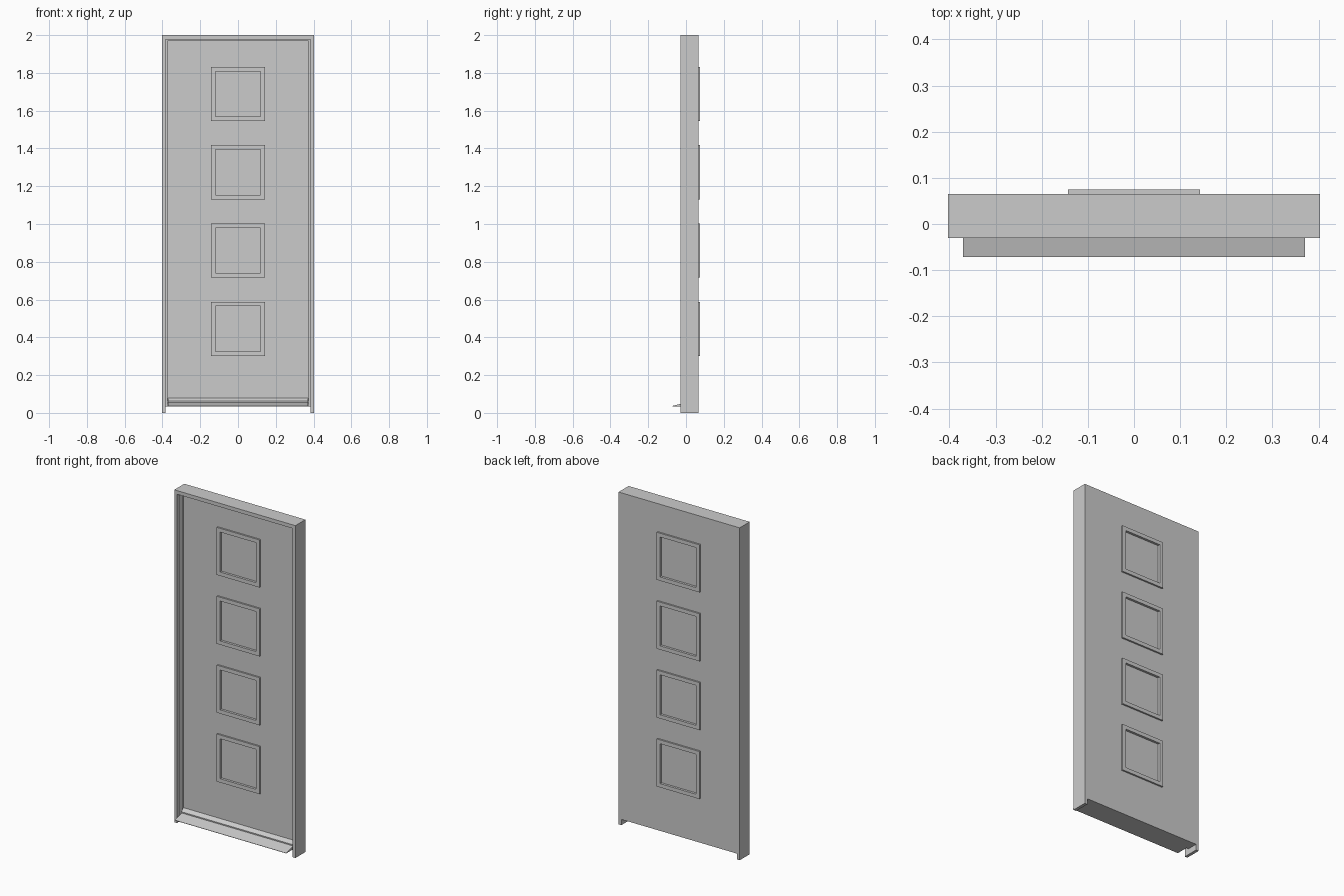
import bpy, bmesh, math

if "Cube" in bpy.data.objects:
    bpy.data.objects.remove(bpy.data.objects["Cube"])


def rect(x, z0, z1):
    return [(-x, z0), (x, z0), (x, z1), (-x, z1)]


def portal(xo, xi, z0, zi, zo):
    """Upside-down U outline: outer/inner half widths, foot, inner/outer top."""
    return [(-xo, z0), (-xi, z0), (-xi, zi), (xi, zi),
            (xi, z0), (xo, z0), (xo, zo), (-xo, zo)]


def plate(name, loops, y0, y1):
    """Flat plate in the xz plane (further loops are holes), thick from y0 to y1."""
    cu = bpy.data.curves.new(name, 'CURVE')
    cu.dimensions = '2D'
    cu.fill_mode = 'BOTH'
    cu.extrude = (y1 - y0) / 2
    for pts in loops:
        sp = cu.splines.new('POLY')
        sp.points.add(len(pts) - 1)
        for p, (x, z) in zip(sp.points, pts):
            p.co = (x, z, 0, 1)
        sp.use_cyclic_u = True
    ob = bpy.data.objects.new(name, cu)
    bpy.context.collection.objects.link(ob)
    ob.rotation_euler.x = math.pi / 2
    ob.location.y = (y0 + y1) / 2
    bpy.ops.object.select_all(action='DESELECT')
    ob.select_set(True)
    bpy.context.view_layer.objects.active = ob
    bpy.ops.object.convert(target='MESH')
    ob = bpy.context.object
    bm = bmesh.new()
    bm.from_mesh(ob.data)
    bmesh.ops.remove_doubles(bm, verts=bm.verts, dist=1e-5)
    bmesh.ops.recalc_face_normals(bm, faces=bm.faces)
    bm.to_mesh(ob.data)
    bm.free()
    ob.data.polygons.foreach_set('use_smooth', [False] * len(ob.data.polygons))
    return ob


def bar(name, profile, x):
    """Profile of (y, z) points extruded along x from -x to x."""
    bm = bmesh.new()
    face = bm.faces.new([bm.verts.new((-x, y, z)) for y, z in profile])
    ext = bmesh.ops.extrude_face_region(bm, geom=[face])['geom']
    bmesh.ops.translate(bm, vec=(2 * x, 0, 0),
                        verts=[v for v in ext if isinstance(v, bmesh.types.BMVert)])
    bmesh.ops.recalc_face_normals(bm, faces=bm.faces)
    me = bpy.data.meshes.new(name)
    bm.to_mesh(me)
    bm.free()
    ob = bpy.data.objects.new(name, me)
    bpy.context.collection.objects.link(ob)
    return ob


FRONT, BACK = 0.012, 0.065          # door leaf faces
CENTRES = [0.445 + 0.4145 * i for i in range(4)]
OUT, INN = 0.143, 0.12              # window half sizes

# Outer frame with feet, and the stop set back inside it
plate("door_frame", [portal(0.403, 0.385, 0, 1.978, 2.0)], -0.03, BACK)
plate("frame_stop", [portal(0.385, 0.372, 0.035, 1.968, 1.978)], 0.0, BACK)

# Door leaf with four square openings
holes = [rect(INN, c - INN, c + INN) for c in CENTRES]
plate("door_leaf", [rect(0.372, 0.035, 1.968)] + holes, FRONT, BACK)

# Window panes and raised mouldings on both sides
for i, c in enumerate(CENTRES, 1):
    ring = [rect(OUT, c - OUT, c + OUT), rect(INN, c - INN, c + INN)]
    plate(f"window_pane_{i}", [rect(INN, c - INN, c + INN)], FRONT + 0.004, BACK - 0.004)
    plate(f"front_moulding_{i}", ring, FRONT - 0.01, FRONT)
    plate(f"back_moulding_{i}", ring, BACK, BACK + 0.01)

# Sloping sill projecting at the front, and weather strip above it
bar("sill", [(-0.072, 0.035), (-0.072, 0.037), (FRONT, 0.058), (FRONT, 0.035)], 0.371)
bar("weather_strip", [(-0.008, 0.056), (-0.008, 0.063), (FRONT, 0.08), (FRONT, 0.059)], 0.371)
